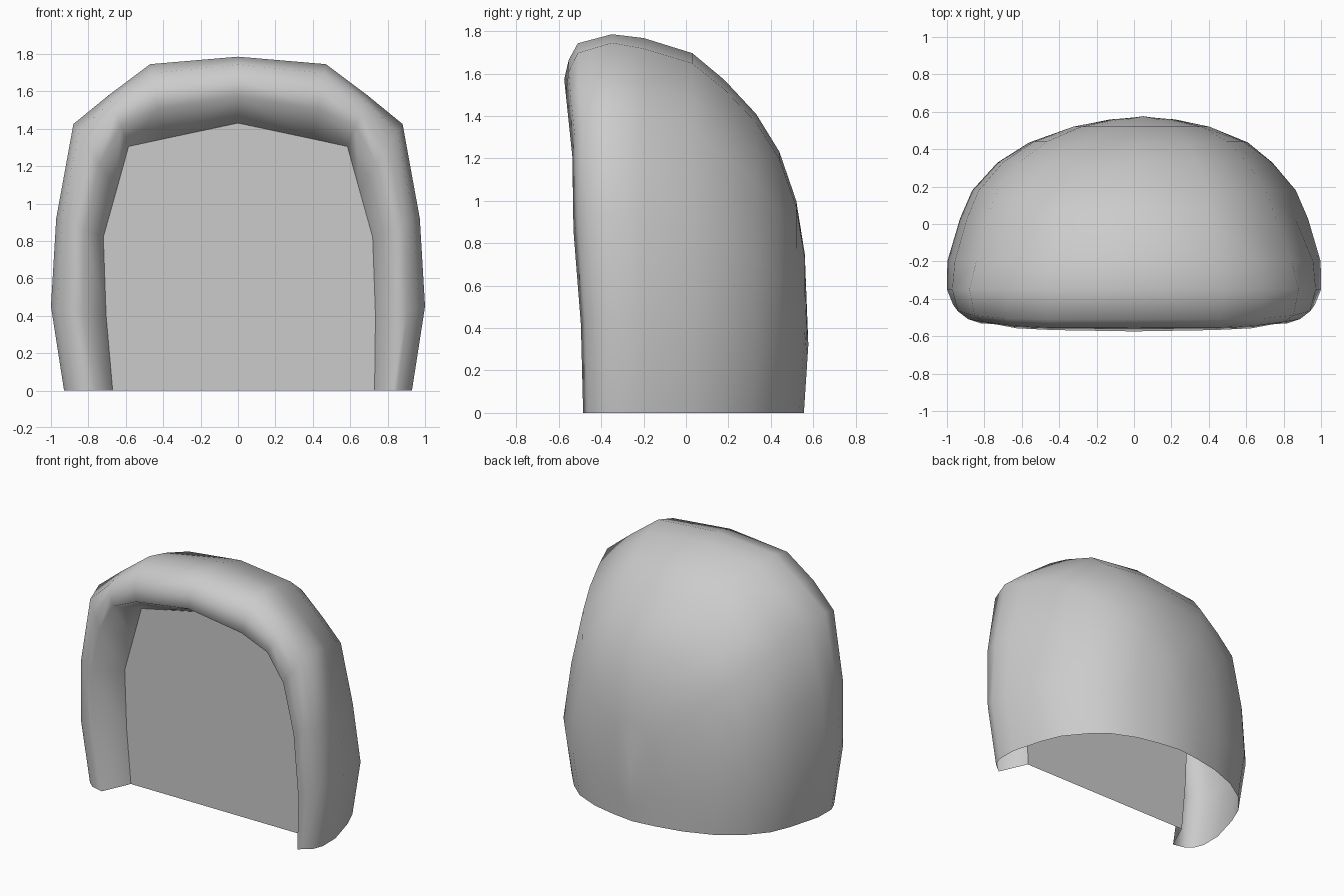
import bpy, bmesh

if "Cube" in bpy.data.objects:
    bpy.data.objects.remove(bpy.data.objects["Cube"])

# half arches (x, z) from foot to crown: outer silhouette and inner opening
OUTER = [(.93, 0), (1.0, .45), (.972, .92), (.88, 1.425), (.69, 1.58), (.47, 1.745), (0, 1.785)]
INNER = [(.70, 0), (.72, .40), (.72, .82), (.65, 1.07), (.585, 1.305), (.40, 1.345), (0, 1.43)]
# slimmer shoulders for the shell behind the rim
REAR = [(.93, 0), (1.0, .45), (.96, .92), (.845, 1.39), (.67, 1.56), (.45, 1.735), (0, 1.785)]
PANEL_Y = -.28
# shell rings behind the rim: (y, x scale, z scale)
BACK = [(-.20, .998, .99), (.03, .93, .95), (.18, .865, .88), (.33, .735, .79),
        (.44, .585, .69), (.52, .38, .56), (.56, .18, .42), (.582, 0, .18)]


def crest_y(z):
    # front of the rim leans forward towards the top
    keys = [(0, -.485), (.3, -.485), (.8, -.53), (1.2, -.535), (1.58, -.575), (2, -.575)]
    for (a, ya), (b, yb) in zip(keys, keys[1:]):
        if z <= b:
            return ya + (yb - ya) * (z - a) / (b - a)


def skew(v):
    # slight lopsidedness: opening foot, blunt back and right shoulder
    if v.y < -.27 and abs(v.x) < .82 and v.z < .8:
        v.x += .03 * (1 - v.z / .8)
    if v.y > .3:
        v.x += .05 * (v.y - .3) / .28
    if v.y > -.1 and v.x > .4 and v.z > .7:
        v.x *= .965


def make_object(name, bm, smooth):
    for v in bm.verts:
        skew(v.co)
    mesh = bpy.data.meshes.new(name)
    bm.to_mesh(mesh)
    bm.free()
    ob = bpy.data.objects.new(name, mesh)
    bpy.context.collection.objects.link(ob)
    for p in mesh.polygons:
        p.use_smooth = smooth


def rim_ring(t, dy):
    ring = []
    for (xi, zi), (xo, zo) in zip(INNER, OUTER):
        x, z = xi + (xo - xi) * t, zi + (zo - zi) * t
        ring.append((x, crest_y(z) + dy, z))
    return ring


# hood shell: rolled rim lofted into the rounded back, open underneath
rings = [[(x, PANEL_Y, z) for x, z in INNER],
         rim_ring(.40, 0), rim_ring(.66, .022), rim_ring(.88, .065),
         [(x, -.35, z) for x, z in OUTER]]
for y, sx, sz in BACK:
    ring = []
    for x, z in REAR:
        zz = z * sz
        tuck = 1 - .045 * max(0, 1 - zz / .4) if y > 0 else 1
        ring.append((x * sx, y * tuck, zz))
    rings.append(ring)

bm = bmesh.new()
grid = [[bm.verts.new(p) for p in ring] for ring in rings]
for a, b in zip(grid, grid[1:]):
    for i in range(len(a) - 1):
        bm.faces.new((a[i], b[i], b[i + 1], a[i + 1]))
geom = bm.verts[:] + bm.edges[:] + bm.faces[:]
bmesh.ops.mirror(bm, geom=geom, axis='X', merge_dist=.0001)
bmesh.ops.remove_doubles(bm, verts=bm.verts[:], dist=.0005)
bmesh.ops.recalc_face_normals(bm, faces=bm.faces[:])
# keep the outside facing outwards
back = max(bm.faces, key=lambda f: f.calc_center_median().y)
if back.normal.y < 0:
    bmesh.ops.reverse_faces(bm, faces=bm.faces[:])
make_object("hood_shell", bm, True)

# flat panel closing the front opening
bm = bmesh.new()
outline = [(-x, z) for x, z in INNER] + [(x, z) for x, z in INNER[-2::-1]]
face = bm.faces.new([bm.verts.new((x, PANEL_Y, z)) for x, z in outline])
face.normal_update()
if face.normal.y > 0:
    face.normal_flip()
make_object("front_panel", bm, False)
